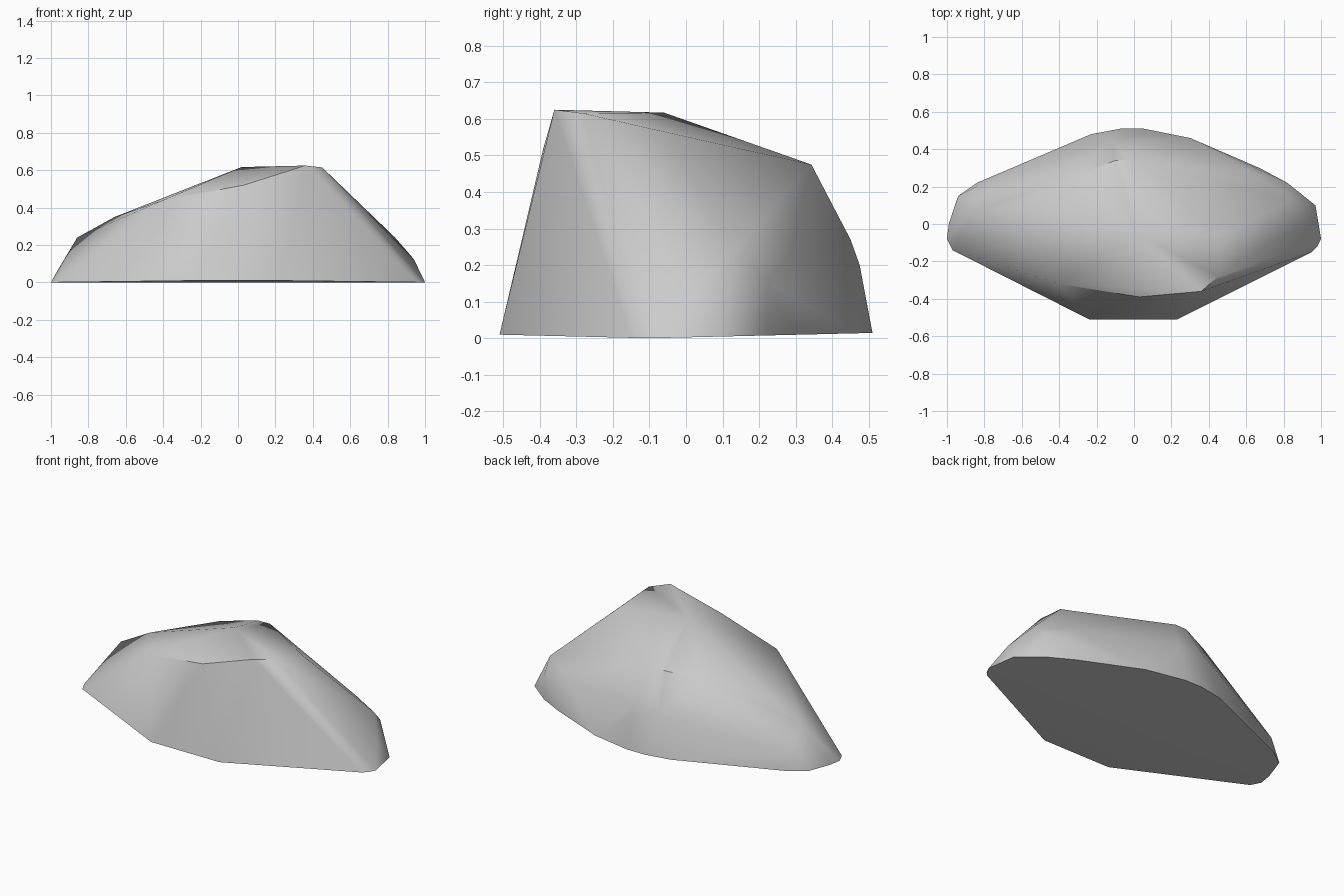
import bpy, bmesh, math

cube = bpy.data.objects.get("Cube")
if cube:
    bpy.data.objects.remove(cube, do_unlink=True)

# Ground outline, counter-clockwise
base = [(-.24, -.51), (.23, -.51), (.95, -.15), (.98, -.12), (1, -.08),
        (.97, .10), (.82, .22), (.67, .30), (.30, .46), (.05, .51),
        (-.07, .51), (-.23, .48), (-.84, .22), (-.94, .15), (-.99, 0),
        (-1, -.08), (-.97, -.14)]

# Crest along the front and across the top
crest = [(-.40, -.32, .44), (.03, -.39, .52), (.36, -.36, .625),
         (.45, -.28, .615), (.49, -.06, .565), (.02, -.06, .617)]

# Rear brow and the shoulders rounding down to the ground
shoulders = [(-.30, .26, .45), (-.10, .34, .475), (-.02, .343, .475),
             (-.13, .45, .27), (.05, .45, .27), (.05, .475, .2),
             (.62, .28, .22), (.82, .22, .155), (.84, .13, .24),
             (.94, .02, .125), (-.97, .02, .055), (-.84, .20, .11),
             (-.86, .08, .24), (-.66, .08, .35)]

# Slightly keeled underside
points = [(x, y, .024 * abs(y + .1)) for x, y in base] + crest + shoulders

# Faceted boulder wrapped round the points
bm = bmesh.new()
for p in points:
    bm.verts.new(p)
hull = bmesh.ops.convex_hull(bm, input=bm.verts[:])
spare = {g for g in hull["geom_interior"] + hull["geom_unused"]
         if isinstance(g, bmesh.types.BMVert)}
bmesh.ops.delete(bm, geom=list(spare), context='VERTS')
bmesh.ops.recalc_face_normals(bm, faces=bm.faces[:])
mesh = bpy.data.meshes.new("boulder")
bm.to_mesh(mesh)
bm.free()
boulder = bpy.data.objects.new("boulder", mesh)
bpy.context.collection.objects.link(boulder)

# Plain stone colour
stone = bpy.data.materials.new("stone_grey")
stone.use_nodes = True
grey = (.6, .6, .6, 1)
stone.diffuse_color = grey
stone.node_tree.nodes["Principled BSDF"].inputs["Base Color"].default_value = grey
mesh.materials.append(stone)

# Soft facets with crisp main ridges
bpy.ops.object.select_all(action='DESELECT')
boulder.select_set(True)
bpy.context.view_layer.objects.active = boulder
bpy.ops.object.shade_smooth_by_angle(angle=math.radians(40))
